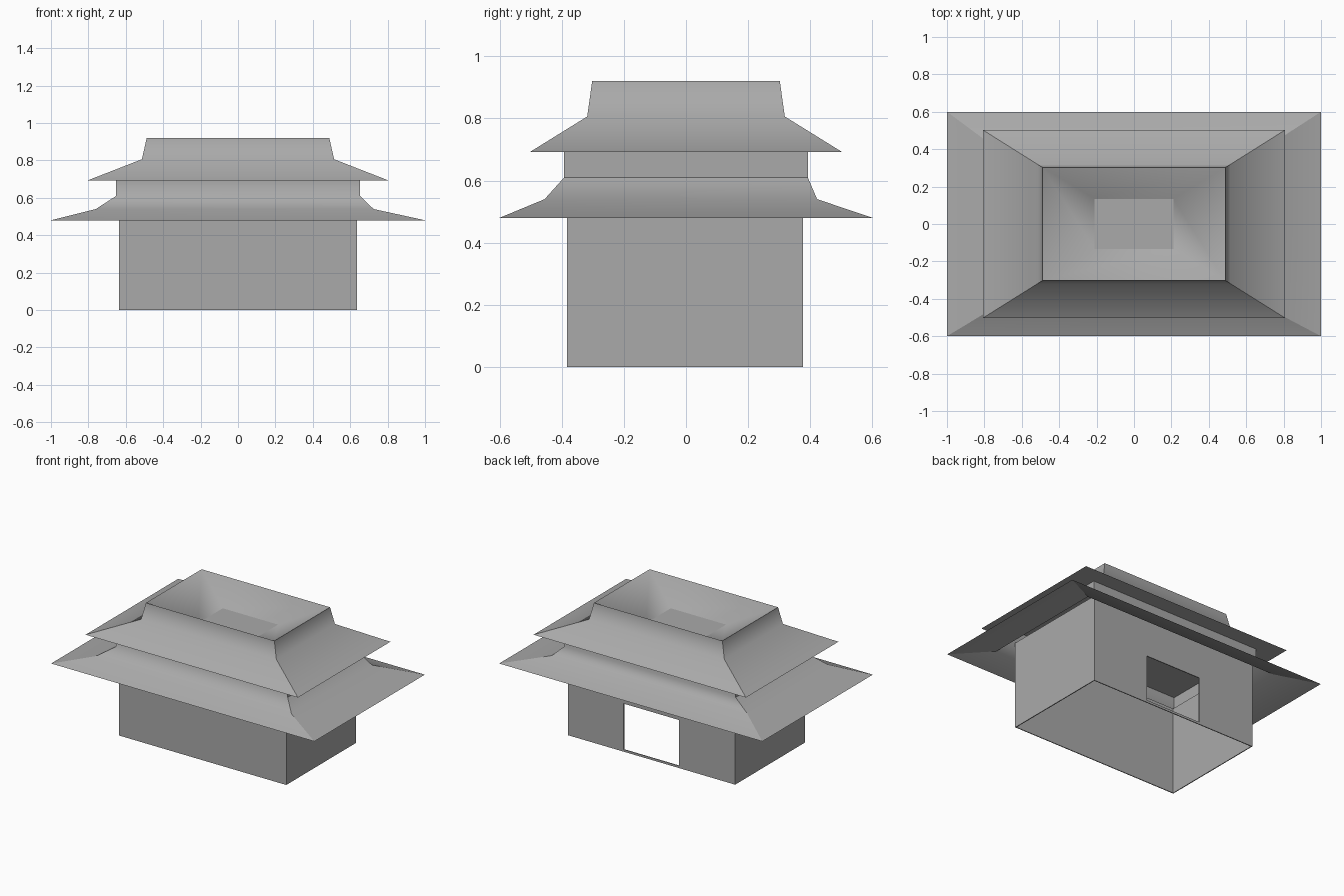
import bpy
import bmesh

cube = bpy.data.objects.get("Cube")
if cube:
    bpy.data.objects.remove(cube, do_unlink=True)

grey = bpy.data.materials.new("plain grey")
grey.use_nodes = True
colour = (0.4, 0.4, 0.4, 1)
grey.diffuse_color = colour
bsdf = grey.node_tree.nodes["Principled BSDF"]
bsdf.inputs["Base Color"].default_value = colour


def finish(bm, name):
    mesh = bpy.data.meshes.new(name)
    bm.to_mesh(mesh)
    bm.free()
    mesh.materials.append(grey)
    obj = bpy.data.objects.new(name, mesh)
    bpy.context.collection.objects.link(obj)
    return obj


def ring(bm, x0, x1, y0, y1, z):
    """Rectangular loop of four corners, counter-clockwise from above."""
    return [bm.verts.new((x, y, z)) for x, y in ((x0, y0), (x1, y0), (x1, y1), (x0, y1))]


def even(x, y, z):
    return (-x, x, -y, y, z)


def loft(bm, sections, closed=False):
    """Join rectangular rings into a four-sided shell."""
    rings = [ring(bm, *s) for s in sections]
    pairs = list(zip(rings, rings[1:]))
    if closed:
        pairs.append((rings[-1], rings[0]))
    for a, b in pairs:
        for i in range(4):
            j = (i + 1) % 4
            bm.faces.new((a[i], a[j], b[j], b[i]))
    return rings


def smooth(bm):
    for face in bm.faces:
        face.smooth = True


def sharpen(bm, a, b):
    bm.edges.get((a, b)).smooth = False


def sharpen_hips(bm, rings):
    for a, b in zip(rings, rings[1:]):
        for i in range(4):
            sharpen(bm, a[i], b[i])


def sharpen_loop(bm, loop):
    for i in range(4):
        sharpen(bm, loop[i], loop[(i + 1) % 4])


# Thin walls, open above and below
bm = bmesh.new()
outer = (-0.637, 0.635, -0.383, 0.376)
t = 0.006
inner = (outer[0] + t, outer[1] - t, outer[2] + t, outer[3] - t)
loft(bm, [(*outer, 0), (*outer, 0.6), (*inner, 0.6), (*inner, 0)], closed=True)
walls = finish(bm, "walls")

# Doorway through the back wall, above a low sill
bm = bmesh.new()
rings = loft(bm, [(-0.21, 0.21, 0.3, 0.45, 0.015), (-0.21, 0.21, 0.3, 0.45, 0.33)])
bm.faces.new(rings[0][::-1])
bm.faces.new(rings[1])
cutter = finish(bm, "door_cutter")
cutter.hide_render = True
cut = walls.modifiers.new("doorway", "BOOLEAN")
cut.operation = "DIFFERENCE"
cut.solver = "EXACT"
cut.object = cutter
bpy.context.view_layer.objects.active = walls
bpy.ops.object.modifier_apply(modifier=cut.name)
bpy.data.objects.remove(cutter, do_unlink=True)

# Lower roof sheet rising into the upper storey walls
bm = bmesh.new()
rings = loft(bm, [
    even(1, 0.6, 0.48),
    (-0.76, 0.725, -0.455, 0.422, 0.54),
    even(0.652, 0.392, 0.61),
    even(0.652, 0.392, 0.692),
])
smooth(bm)
sharpen_hips(bm, rings)
for i in (1, 3):  # short sides keep a crease under the storey
    sharpen(bm, rings[2][i], rings[2][(i + 1) % 4])
finish(bm, "lower_roof")

# Upper roof with a flat underside and a sunken top
bm = bmesh.new()
rings = loft(bm, [
    even(0.807, 0.502, 0.692),
    even(0.514, 0.318, 0.806),
    even(0.488, 0.302, 0.92),
    even(0.21, 0.135, 0.79),
])
bm.faces.new(rings[0][::-1])
bm.faces.new(rings[-1])
smooth(bm)
sharpen_hips(bm, rings[:3])
for loop in (rings[0], rings[2], rings[3]):
    sharpen_loop(bm, loop)
finish(bm, "upper_roof")
